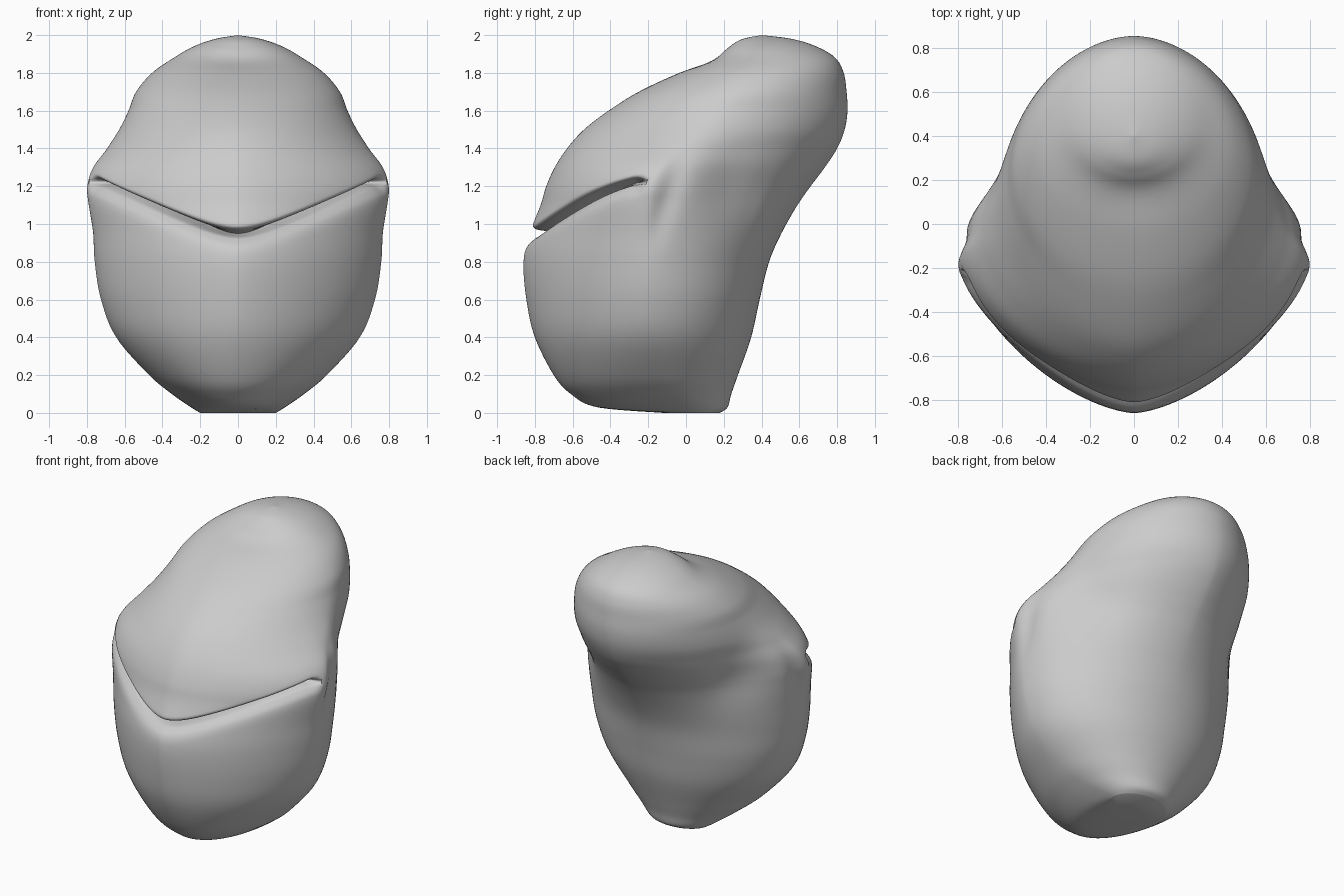
import bpy, bmesh, math

if "Cube" in bpy.data.objects:
    bpy.data.objects.remove(bpy.data.objects["Cube"])

# Horizontal sections: z, half width, front y, back y, y of widest point, front power, back power
SECTIONS = [
    (0.00, 0.20, -0.12, 0.18, 0.04, 2.0, 2.0),
    (0.03, 0.25, -0.47, 0.22, 0.00, 2.0, 2.0),
    (0.10, 0.35, -0.61, 0.24, -0.08, 2.0, 2.0),
    (0.20, 0.47, -0.70, 0.275, -0.14, 1.9, 2.0),
    (0.40, 0.645, -0.80, 0.345, -0.18, 1.7, 2.0),
    (0.60, 0.725, -0.845, 0.39, -0.19, 1.6, 2.0),
    (0.80, 0.76, -0.86, 0.44, -0.19, 1.55, 1.9),
    (0.95, 0.775, -0.828, 0.505, -0.18, 1.57, 1.8),
    (1.10, 0.795, -0.77, 0.59, -0.18, 1.6, 1.7),
    (1.20, 0.80, -0.74, 0.66, -0.17, 1.6, 1.65),
    (1.30, 0.77, -0.695, 0.735, -0.12, 1.63, 1.65),
    (1.40, 0.70, -0.63, 0.80, -0.02, 1.7, 1.7),
    (1.50, 0.635, -0.54, 0.84, 0.10, 1.78, 1.8),
    (1.60, 0.583, -0.41, 0.855, 0.20, 1.85, 1.85),
    (1.70, 0.54, -0.25, 0.85, 0.28, 1.9, 1.85),
    (1.80, 0.455, -0.04, 0.835, 0.36, 2.0, 1.9),
    (1.88, 0.34, 0.14, 0.79, 0.42, 2.0, 2.0),
    (1.94, 0.235, 0.22, 0.69, 0.43, 2.0, 2.0),
    (1.98, 0.12, 0.29, 0.56, 0.42, 2.0, 2.0),
    (2.00, 0.0, 0.40, 0.40, 0.40, 2.0, 2.0),
]
SEGMENTS = 144
MOUTH = 0.95


def spline(t):
    """Smooth curve through the sections."""
    i = min(int(t), len(SECTIONS) - 2)
    f = t - i
    p0, p1, p2, p3 = (SECTIONS[max(0, min(len(SECTIONS) - 1, i + k))] for k in (-1, 0, 1, 2))
    return [0.5 * (2 * b + (c - a) * f + (2 * a - 5 * b + 4 * c - d) * f * f
                   + (3 * b - a - 3 * c + d) * f ** 3) for a, b, c, d in zip(p0, p1, p2, p3)]


FINE = [spline(k * (len(SECTIONS) - 1) / 3000) for k in range(3001)]


def section_at(z):
    lo, hi = 0, len(FINE) - 1
    while hi - lo > 1:
        mid = (lo + hi) // 2
        if FINE[mid][0] <= z:
            lo = mid
        else:
            hi = mid
    a, b = FINE[lo], FINE[hi]
    f = max(0, min(1, (z - a[0]) / max(1e-9, b[0] - a[0])))
    return [p + (q - p) * f for p, q in zip(a, b)]


def bell(d, w):
    return math.exp(-(d / w) ** 2)


def body_point(v, angle):
    a = abs(angle)
    s, c = abs(math.sin(a)), math.cos(a)
    # rows bend to follow the rising mouth line
    xm = 0.76 if a > math.pi / 2 else min(0.76, 0.8 * s ** 1.25)
    m = MOUTH - 0.10 + math.hypot(0.10, 0.47 * xm)
    z = v * m / MOUTH if v < MOUTH else m + (v - MOUTH) * (2 - m) / (2 - MOUTH)
    _, w, yf, yb, yc, nf, nb = section_at(z)
    n = nf if c > 0 else nb
    x = w * s ** (2 / n)
    y = yc - (yc - yf) * c ** (2 / n) if c > 0 else yc + (yb - yc) * (-c) ** (2 / n)
    # mouth slit with rounded lips
    d = z - m
    fade = max(0, min(1, (math.radians(82) - a) / math.radians(6)))
    push = fade * (0.14 * bell(d, 0.012) + (0.05 * bell(d, 0.05) if d < 0 else 0.05 * bell(d, 0.025)))
    # crease behind the mouth corner, and the neck-side hollow further back
    side = max(0, min(1, (x - 0.25) / 0.25))
    push += side * 0.025 * bell(y + 0.11 - 0.3 * (z - 1.1), 0.06) * bell(z - 1.13, 0.2)
    push += side * 0.045 * bell(y - 0.27, 0.2) * bell(z - 1.25, 0.22)
    r = math.hypot(x, y - yc)
    if r > 1e-6:
        k = max(0, 1 - push / r)
        x, y = x * k, yc + (y - yc) * k
    # shallow dimple on the crown
    if z > 1.5:
        z -= 0.014 * bell(x, 0.18) * bell(y - 0.14, 0.13)
    return (math.copysign(x, angle), y, z)


# Row heights, dense around the mouth
rows = [FINE[k][0] for k in range(0, 3001, 25)]
rows = [v for v in rows if abs(v - MOUTH) > 0.064]
rows += [MOUTH + 0.003 * j for j in range(-20, 21)]
rows.sort()

bm = bmesh.new()
rings = []
for v in rows:
    rings.append([bm.verts.new(body_point(v, -math.pi + 2 * math.pi * j / SEGMENTS))
                  for j in range(SEGMENTS)])
for r0, r1 in zip(rings, rings[1:]):
    for j in range(SEGMENTS):
        k = (j + 1) % SEGMENTS
        bm.faces.new((r0[j], r0[k], r1[k], r1[j]))
bm.faces.new(rings[0][::-1])
bmesh.ops.remove_doubles(bm, verts=bm.verts[:], dist=1e-5)
bmesh.ops.recalc_face_normals(bm, faces=bm.faces[:])
mesh = bpy.data.meshes.new("head_body")
bm.to_mesh(mesh)
bm.free()
body = bpy.data.objects.new("head_body", mesh)
bpy.context.collection.objects.link(body)

# Smooth shading
bpy.context.view_layer.objects.active = body
body.select_set(True)
bpy.ops.object.shade_smooth_by_angle(angle=math.radians(50))
